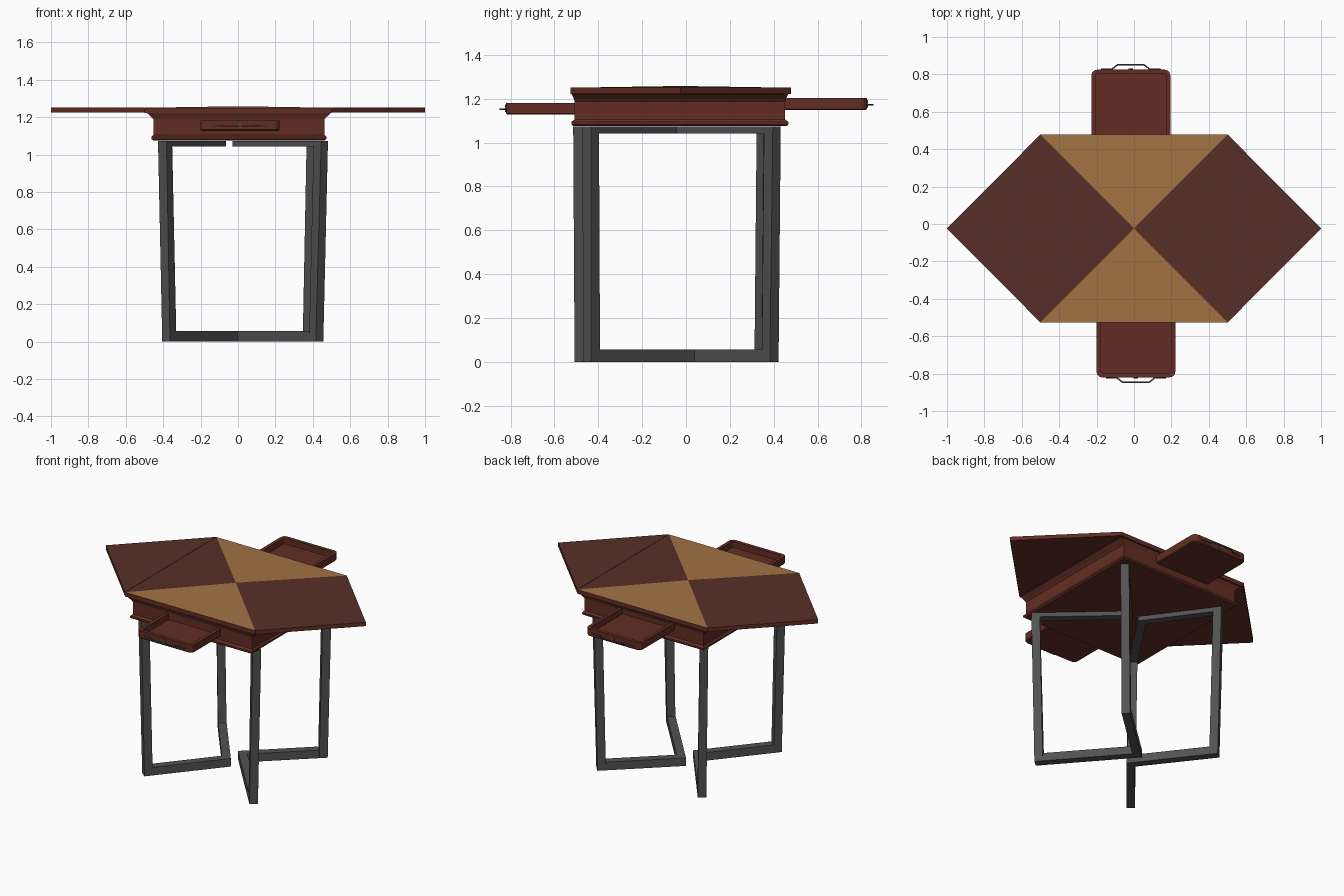
import bpy, bmesh, math
from mathutils import Vector

if "Cube" in bpy.data.objects:
    bpy.data.objects.remove(bpy.data.objects["Cube"])


def material(name, rgb):
    m = bpy.data.materials.new(name)
    m.diffuse_color = (*rgb, 1)
    m.use_nodes = True
    m.node_tree.nodes["Principled BSDF"].inputs["Base Color"].default_value = m.diffuse_color
    return m


BODY = material("red_brown_wood", (0.125, 0.027, 0.017))
LEAF = material("dark_brown_top", (0.095, 0.028, 0.021))
TAN = material("tan_inlay", (0.37, 0.17, 0.058))
STEEL = material("grey_steel", (0.085, 0.085, 0.085))


def add_object(name, bm, mats):
    bmesh.ops.recalc_face_normals(bm, faces=bm.faces)
    me = bpy.data.meshes.new(name)
    bm.to_mesh(me)
    bm.free()
    for m in mats:
        me.materials.append(m)
    ob = bpy.data.objects.new(name, me)
    bpy.context.collection.objects.link(ob)
    return ob


def loft(name, rings, mats):
    """Closed skin through rings of equal point count."""
    bm = bmesh.new()
    vs = [[bm.verts.new(p) for p in r] for r in rings]
    n = len(vs[0])
    for a, b in zip(vs, vs[1:]):
        for i in range(n):
            j = (i + 1) % n
            bm.faces.new((a[i], a[j], b[j], b[i]))
    bm.faces.new(vs[0])
    bm.faces.new(vs[-1])
    return add_object(name, bm, mats)


def at(points, z):
    return [(p[0], p[1], z) for p in points]


def rect(cx, cy, hx, hy):
    return [(cx - hx, cy - hy), (cx + hx, cy - hy), (cx + hx, cy + hy), (cx - hx, cy + hy)]


# apron with base moulding and flared top
profile = [(0.460, 0.487, 1.076), (0.468, 0.495, 1.083), (0.468, 0.495, 1.094),
           (0.457, 0.480, 1.105), (0.457, 0.480, 1.188), (0.465, 0.483, 1.198),
           (0.492, 0.494, 1.222)]
loft("apron", [at(rect(0.005, -0.028, hx, hy), z) for hx, hy, z in profile], [BODY])

# square top: slab with a very low pyramid, two tan quarters
CY = -0.024
bm = bmesh.new()
lo = [bm.verts.new((x, y, 1.221)) for x, y in rect(0, CY, 0.5, 0.502)]
hi = [bm.verts.new((x, y, 1.25)) for x, y in rect(0, CY, 0.5, 0.502)]
peak = bm.verts.new((0, CY, 1.258))
bm.faces.new(lo)
for i in range(4):
    j = (i + 1) % 4
    bm.faces.new((lo[i], lo[j], hi[j], hi[i]))
    bm.faces.new((hi[i], hi[j], peak)).material_index = 2 if i % 2 == 0 else 1
add_object("table_top", bm, [BODY, LEAF, TAN])

# opened triangular leaves
for name, s in (("left_leaf", -1), ("right_leaf", 1)):
    tri = [(s * 0.501, CY - 0.502), (s, CY), (s * 0.501, CY + 0.502)]
    ob = loft(name, [at(tri, 1.224), at(tri, 1.251)], [BODY, LEAF])
    for f in ob.data.polygons:
        f.material_index = 1 if f.normal.z > 0.5 else 0


# open drawers with rounded outer corners and wire pulls
def tray(cx, s, hx, y_in, y_out, r):
    pts = [(cx - hx, s * y_in), (cx + hx, s * y_in)]
    for side, angles in ((1, (0, 30, 60, 90)), (-1, (90, 60, 30, 0))):
        for a in angles:
            c, t = math.cos(math.radians(a)), math.sin(math.radians(a))
            pts.append((cx + side * (hx - r + r * c), s * (y_out - r + r * t)))
    return pts


def drawer(name, cx, s, y_out, z):
    outer = tray(cx, s, 0.211, 0.36, y_out, 0.03)
    under = tray(cx, s, 0.206, 0.365, y_out - 0.005, 0.027)
    inner = tray(cx, s, 0.188, 0.385, y_out - 0.024, 0.012)
    loft(name, [at(under, z), at(outer, z + 0.006), at(outer, z + 0.054),
                at(inner, z + 0.054), at(inner, z + 0.012)], [BODY])
    # wire pull
    cu = bpy.data.curves.new(name + "_pull", 'CURVE')
    cu.dimensions = '3D'
    cu.bevel_depth = 0.004
    cu.bevel_resolution = 1
    cu.use_fill_caps = True
    path = [(-0.16, 0.001), (-0.1, 0.003), (-0.07, 0.027), (0.07, 0.027), (0.1, 0.003), (0.16, 0.001)]
    sp = cu.splines.new('POLY')
    sp.points.add(len(path) - 1)
    for p, (x, y) in zip(sp.points, path):
        p.co = (cx + x, s * (y_out + y), z + 0.025, 1)
    cu.materials.append(STEEL)
    ob = bpy.data.objects.new(name + "_pull", cu)
    bpy.context.collection.objects.link(ob)
    # small plate in the middle
    plate = [(cx - 0.012, z + 0.027), (cx, z + 0.012), (cx + 0.012, z + 0.027), (cx, z + 0.046)]
    loft(name + "_plate", [[(x, s * y, h) for x, h in plate] for y in (y_out - 0.002, y_out + 0.006)],
         [STEEL])


drawer("front_drawer", 0.010, -1, 0.82, 1.127)
drawer("back_drawer", -0.017, 1, 0.825, 1.148)

# two V-folded leg frames: posts joined by bars that meet near the middle
W = 0.054
H = 1.073


def square(p, d):
    n = Vector((-d.y, d.x))
    return [p + (d * a + n * b) * (W / 2) for a, b in ((-1, -1), (1, -1), (1, 1), (-1, 1))]


def v_bar(name, a, apex, b, z0, z1):
    d1, d2 = (apex - a).normalized(), (b - apex).normalized()
    n1, n2 = Vector((-d1.y, d1.x)), Vector((-d2.y, d2.x))
    m = (n1 + n2).normalized()
    m *= (W / 2) / m.dot(n1)
    a, b = a + d1 * W / 2, b - d2 * W / 2
    outline = [a + n1 * W / 2, apex + m, b + n2 * W / 2,
               b - n2 * W / 2, apex - m, a - n1 * W / 2]
    loft(name, [at(outline, z0), at(outline, z1)], [STEEL])


def leg_frame(name, low, high):
    low, high = [Vector(p) for p in low], [Vector(p) for p in high]
    v_bar(name + "_bottom_bar", *low, 0, 0.056)
    v_bar(name + "_top_bar", *high, 1.042, H)
    for i, tag in ((0, "_front_post"), (2, "_back_post")):
        rings = [at(square(q[i], (q[1] - q[i]).normalized()), z) for q, z in ((low, 0), (high, H))]
        loft(name + tag, rings, [STEEL])


leg_frame("left_legs",
          [(-0.367, -0.470), (-0.037, -0.075), (-0.367, 0.350)],
          [(-0.390, -0.477), (-0.098, -0.040), (-0.390, 0.360)])
leg_frame("right_legs",
          [(0.418, -0.430), (0.008, 0.040), (0.384, 0.384)],
          [(0.443, -0.435), (0.008, -0.045), (0.405, 0.394)])
